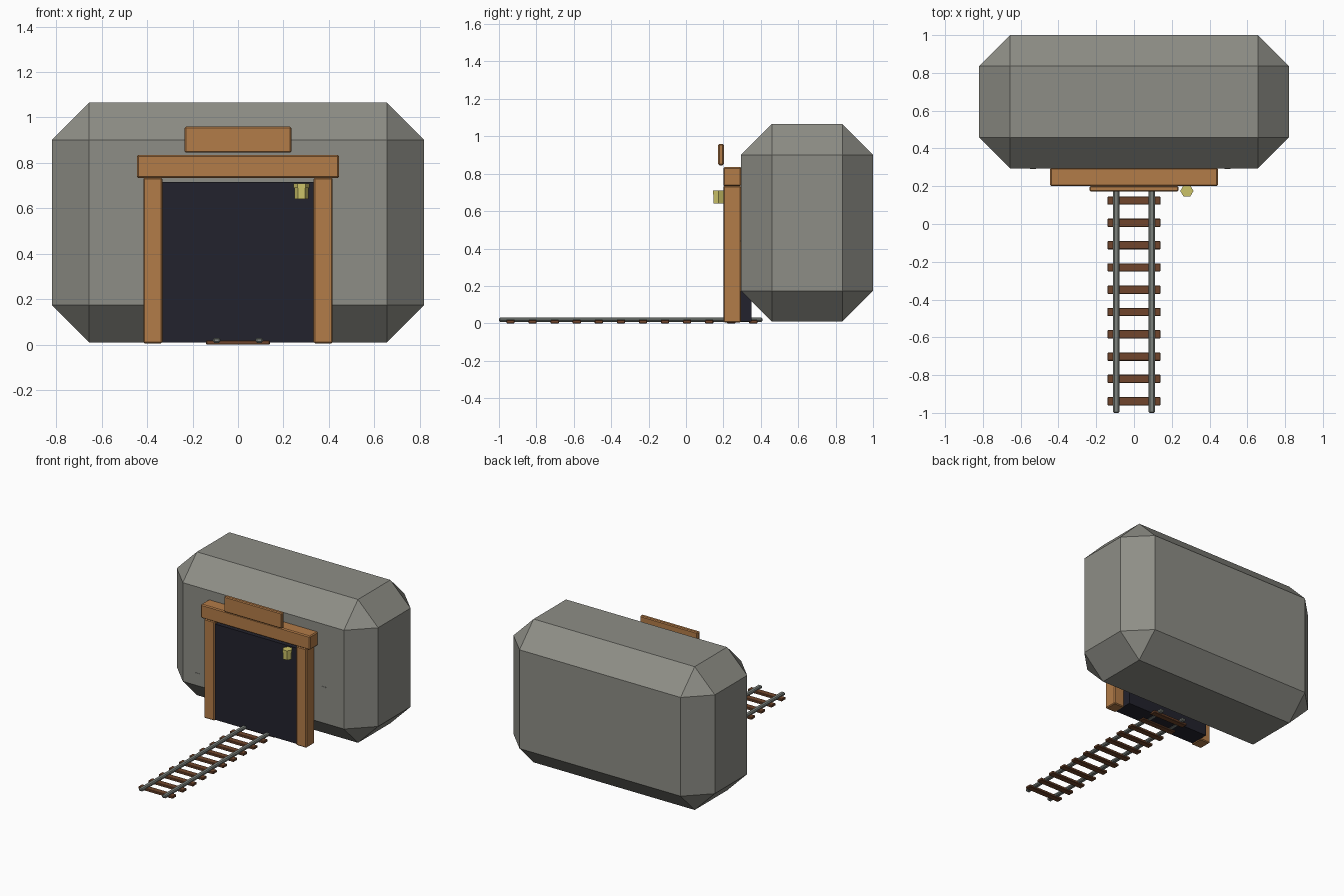
import bpy, bmesh
from mathutils import Vector, Matrix

cube = bpy.data.objects.get("Cube")
if cube:
    bpy.data.objects.remove(cube, do_unlink=True)


def material(name, rgb):
    m = bpy.data.materials.new(name)
    m.use_nodes = True
    colour = (*rgb, 1)
    m.diffuse_color = colour
    m.node_tree.nodes["Principled BSDF"].inputs["Base Color"].default_value = colour
    return m


ROCK = material("grey rock", (0.27, 0.27, 0.24))
WOOD = material("orange timber", (0.45, 0.2, 0.065))
DARK = material("dark opening", (0.016, 0.016, 0.026))
SLEEPER = material("brown sleeper", (0.16, 0.06, 0.025))
STEEL = material("rail steel", (0.2, 0.22, 0.2))
LAMP = material("lantern yellow", (0.6, 0.54, 0.14))


def finish(name, bm, mat):
    mesh = bpy.data.meshes.new(name)
    bm.to_mesh(mesh)
    bm.free()
    mesh.materials.append(mat)
    ob = bpy.data.objects.new(name, mesh)
    bpy.context.scene.collection.objects.link(ob)
    return ob


def box(name, low, high, mat, bevel=0.0):
    """Axis-aligned box between two corners, with optional flat chamfers."""
    low, high = Vector(low), Vector(high)
    bm = bmesh.new()
    bmesh.ops.create_cube(bm, size=1)
    bmesh.ops.scale(bm, vec=high - low, verts=bm.verts)
    bmesh.ops.translate(bm, vec=(low + high) / 2, verts=bm.verts)
    if bevel:
        bmesh.ops.bevel(bm, geom=bm.edges[:], offset=bevel, segments=1,
                        profile=0.5, affect='EDGES')
    return finish(name, bm, mat)


def prism(name, x, y, z0, z1, radius, mat):
    """Upright six-sided prism."""
    bm = bmesh.new()
    bmesh.ops.create_cone(bm, cap_ends=True, segments=6, radius1=radius,
                          radius2=radius, depth=z1 - z0,
                          matrix=Matrix.Translation((x, y, (z0 + z1) / 2))
                          @ Matrix.Rotation(1.5708, 4, 'Z'))
    # Put points toward the sides
    xs = [v.co.x for v in bm.verts]
    if max(xs) - min(xs) < radius * 1.9:
        bmesh.ops.rotate(bm, cent=(x, y, 0), verts=bm.verts,
                         matrix=Matrix.Rotation(0.5236, 3, 'Z'))
    return finish(name, bm, mat)


# Chamfered rock mass and the small chips on its face
box("rock_mass", (-0.82, 0.295, 0.01), (0.82, 1.0, 1.065), ROCK, 0.164)
for i, (x, z) in enumerate([(-0.535, 0.265), (0.495, 0.44)]):
    box(f"rock_chip_{i + 1}", (x - 0.015, 0.292, z - 0.002),
        (x + 0.015, 0.31, z + 0.002), ROCK)

# Timber portal
box("tunnel_opening", (-0.335, 0.21, 0.01), (0.335, 0.35, 0.715), DARK)
for side, x in (("right", -0.375), ("left", 0.375)):
    box(f"{side}_post", (x - 0.042, 0.2, 0.005), (x + 0.042, 0.295, 0.735), WOOD, 0.006)
box("lintel", (-0.445, 0.2, 0.733), (0.445, 0.297, 0.835), WOOD, 0.007)
box("sign_board", (-0.235, 0.172, 0.845), (0.235, 0.202, 0.96), WOOD, 0.006)

# Hanging lantern
prism("lantern_cap", 0.28, 0.175, 0.69, 0.71, 0.035, LAMP)
prism("lantern_body", 0.28, 0.175, 0.64, 0.69, 0.031, LAMP)

# Track
for i in range(12):
    y = -0.938 + i * 0.118
    box(f"sleeper_{i + 1}", (-0.14, y - 0.022, 0), (0.14, y + 0.022, 0.018),
        SLEEPER, 0.003)
for side, x in (("right", -0.094), ("left", 0.094)):
    box(f"{side}_rail", (x - 0.016, -1.0, 0.008), (x + 0.016, 0.41, 0.03), STEEL, 0.006)
